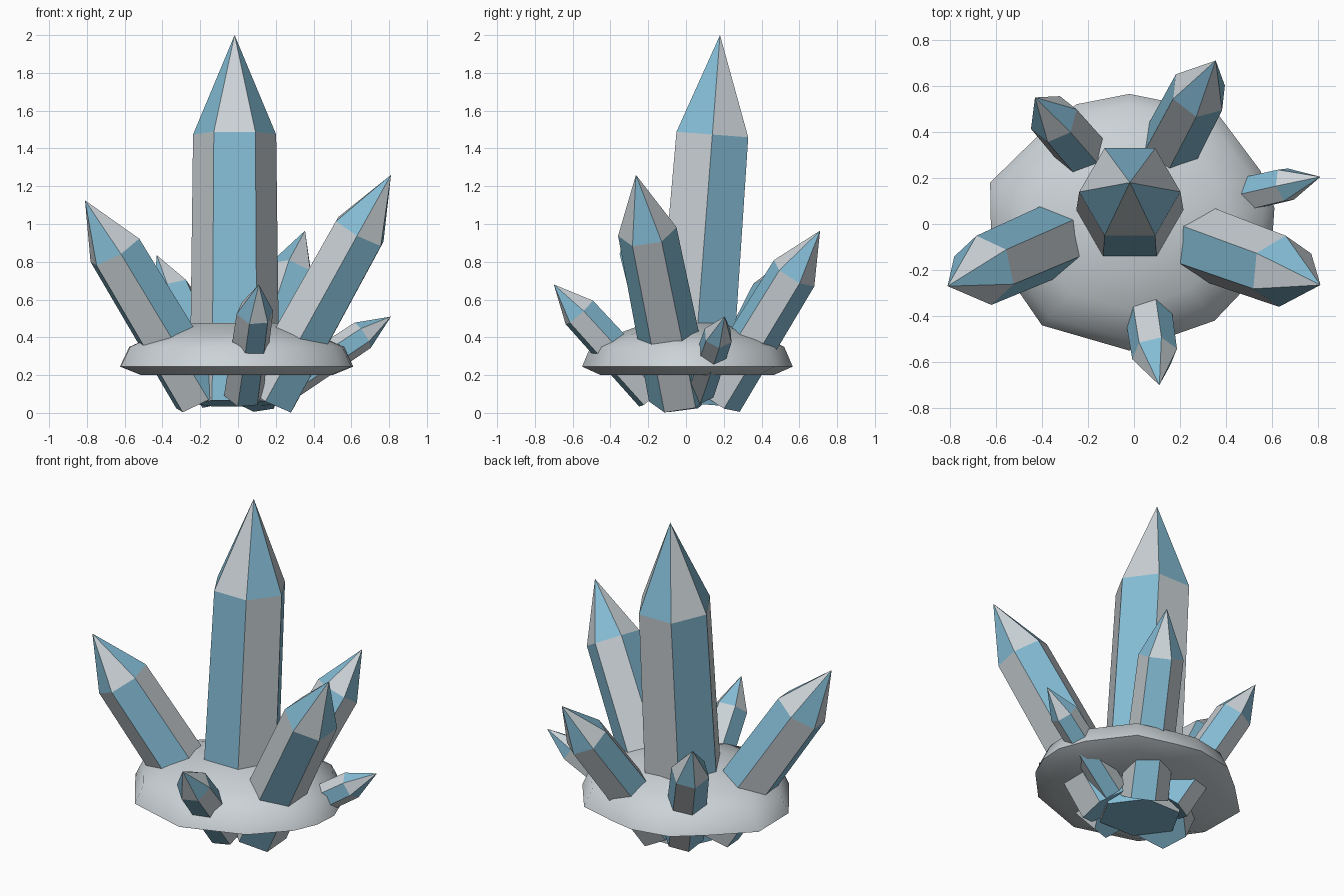
import bpy, bmesh, math
from mathutils import Vector

if "Cube" in bpy.data.objects:
    bpy.data.objects.remove(bpy.data.objects["Cube"])


def material(name, rgb):
    m = bpy.data.materials.new(name)
    m.diffuse_color = (*rgb, 1.0)
    m.use_nodes = True
    m.node_tree.nodes["Principled BSDF"].inputs["Base Color"].default_value = m.diffuse_color
    return m


BLUE = material("crystal_blue", (0.23, 0.50, 0.66))
PALE = material("pale_grey", (0.60, 0.65, 0.68))


def add_object(name, bm, mats):
    bmesh.ops.recalc_face_normals(bm, faces=bm.faces[:])
    me = bpy.data.meshes.new(name)
    bm.to_mesh(me)
    bm.free()
    for m in mats:
        me.materials.append(m)
    ob = bpy.data.objects.new(name, me)
    bpy.context.collection.objects.link(ob)
    return ob


def crystal(name, base, tip, r_base, r_top, spin, shoulder=0.745):
    """Tapered six-sided prism with a point, facets alternating in colour."""
    base, tip = Vector(base), Vector(tip)
    axis = tip - base
    rot = Vector((0, 0, 1)).rotation_difference(axis)
    bm = bmesh.new()

    def ring(r, t):
        out = []
        for i in range(6):
            a = math.radians(spin + 60 * i)
            out.append(bm.verts.new(base + axis * t + rot @ Vector((r * math.cos(a), r * math.sin(a), 0))))
        return out

    low, high = ring(r_base, 0), ring(r_top, shoulder)
    apex = bm.verts.new(tip)
    bm.faces.new(low[::-1]).material_index = 0
    for i in range(6):
        j = (i + 1) % 6
        bm.faces.new((low[i], low[j], high[j], high[i])).material_index = i % 2
        bm.faces.new((high[i], high[j], apex)).material_index = (i + 1) % 2
    add_object(name, bm, (BLUE, PALE))


# Crystals fanning out from the middle of the rock
crystal("main_crystal", (-0.018, 0.03, 0.05), (-0.018, 0.18, 2.0), 0.238, 0.22, 0, 0.73)
crystal("left_crystal", (-0.19, 0.0, 0.09), (-0.81, -0.27, 1.125), 0.165, 0.155, 40)
crystal("right_crystal", (0.16, -0.03, 0.085), (0.81, -0.265, 1.26), 0.168, 0.157, 27)
crystal("back_right_crystal", (0.07, 0.17, 0.08), (0.355, 0.71, 0.965), 0.137, 0.128, 20)
crystal("back_left_crystal", (-0.11, 0.18, 0.09), (-0.43, 0.55, 0.835), 0.117, 0.11, 20)
crystal("front_small_crystal", (0.03, -0.17, 0.10), (0.11, -0.70, 0.68), 0.107, 0.10, 15)
crystal("right_small_crystal", (0.22, 0.07, 0.12), (0.81, 0.205, 0.51), 0.085, 0.08, 10)

# Rock: irregular outline swept through a low dome with a flat underside
outline = [(0.61, 0.07), (0.55, 0.23), (0.37, 0.47), (0.13, 0.535), (-0.02, 0.565),
           (-0.25, 0.52), (-0.42, 0.38), (-0.625, 0.18), (-0.62, -0.12), (-0.40, -0.44),
           (-0.02, -0.55), (0.35, -0.42), (0.54, -0.22), (0.60, -0.08)]
profile = [(0.82, 0.20), (1.0, 0.245), (0.92, 0.35), (0.68, 0.415), (0.38, 0.475)]
bm = bmesh.new()
rings = [[bm.verts.new((x * s, y * s, z)) for x, y in outline] for s, z in profile]
n = len(outline)
for a, b in zip(rings, rings[1:]):
    for i in range(n):
        j = (i + 1) % n
        bm.faces.new((a[i], a[j], b[j], b[i]))
bm.faces.new(rings[0][::-1])
bm.faces.new(rings[-1])
rock = add_object("rock_base", bm, (PALE,))
for p in rock.data.polygons:
    p.use_smooth = True
rock.data.set_sharp_from_angle(angle=math.radians(50))
